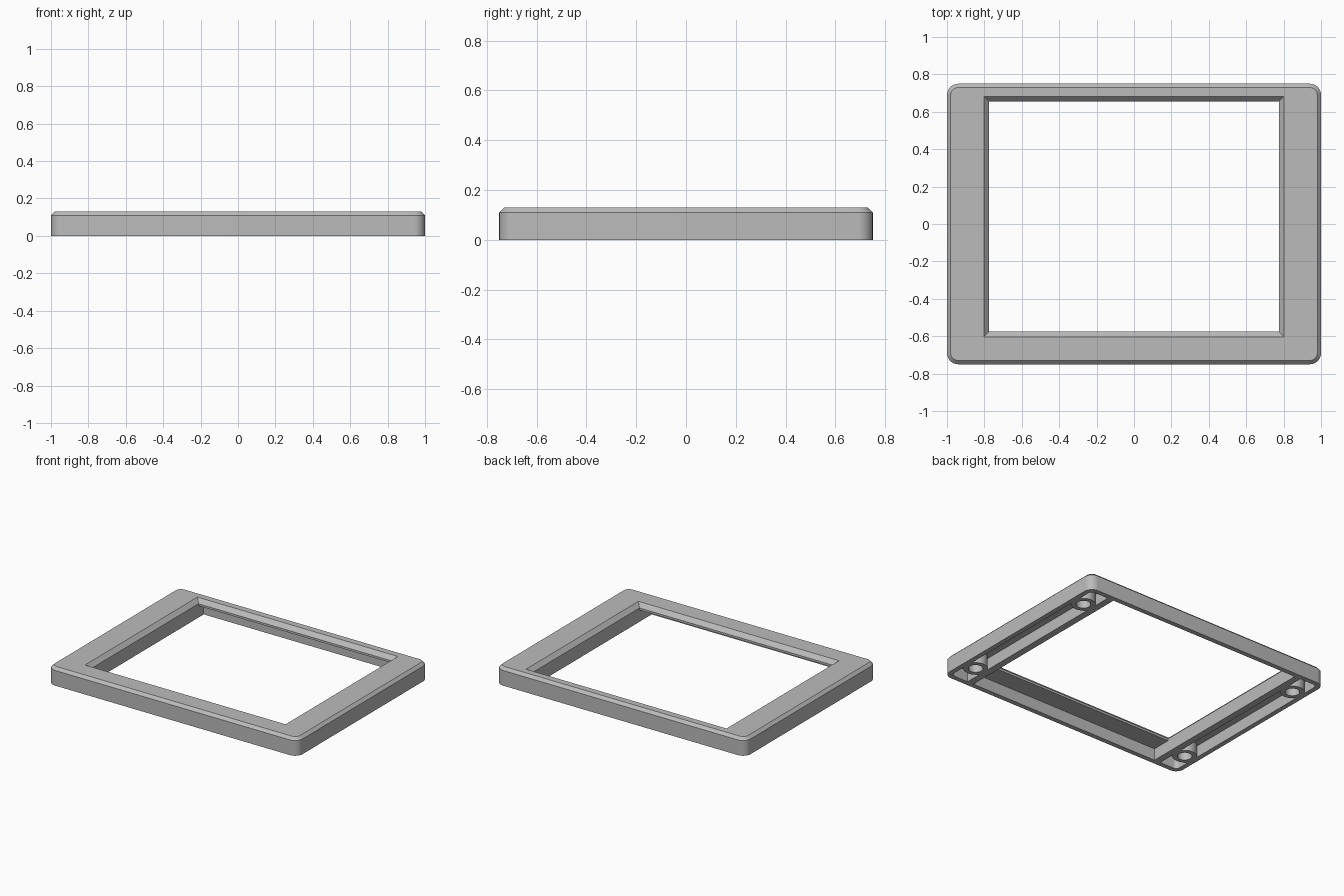
import bpy, bmesh
from math import sin, cos, pi

if "Cube" in bpy.data.objects:
    bpy.data.objects.remove(bpy.data.objects["Cube"])

SEG = 8            # segments per rounded corner
CEILING = 0.085    # underside of the top plate
WALL = 0.035       # outer wall thickness

grey = bpy.data.materials.new("light_grey")
grey.use_nodes = True
grey.diffuse_color = (0.5, 0.5, 0.5, 1)
grey.node_tree.nodes["Principled BSDF"].inputs["Base Color"].default_value = (0.5, 0.5, 0.5, 1)


def rounded_loop(x0, x1, y0, y1, r, z):
    """Closed loop of points around a rounded rectangle."""
    corners = [(x1 - r, y1 - r), (x0 + r, y1 - r), (x0 + r, y0 + r), (x1 - r, y0 + r)]
    loop = []
    for i, (cx, cy) in enumerate(corners):
        for k in range(SEG + 1):
            a = (i + k / SEG) * pi / 2
            loop.append((cx + r * cos(a), cy + r * sin(a), z))
    return loop


def finish(name, bm):
    bmesh.ops.remove_doubles(bm, verts=bm.verts, dist=0.0001)
    bmesh.ops.recalc_face_normals(bm, faces=bm.faces)
    mesh = bpy.data.meshes.new(name)
    bm.to_mesh(mesh)
    bm.free()
    mesh.materials.append(grey)
    obj = bpy.data.objects.new(name, mesh)
    bpy.context.collection.objects.link(obj)
    bpy.ops.object.select_all(action="DESELECT")
    obj.select_set(True)
    bpy.context.view_layer.objects.active = obj
    bpy.ops.object.shade_smooth_by_angle(angle=pi / 6)
    return obj


def closed_sweep(name, loops):
    """Bridge each loop to the next and the last back to the first."""
    bm = bmesh.new()
    rings = [[bm.verts.new(p) for p in loop] for loop in loops]
    for a, b in zip(rings, rings[1:] + rings[:1]):
        for i in range(len(a)):
            j = (i + 1) % len(a)
            bm.faces.new((a[i], a[j], b[j], b[i]))
    bmesh.ops.dissolve_degenerate(bm, dist=0.0001, edges=bm.edges)
    return finish(name, bm)


def outer(inset, r, z):
    return rounded_loop(-1 + inset, 1 - inset, -0.75 + inset, 0.75 - inset, r, z)


def opening(grow, z):
    return rounded_loop(-0.775 - grow, 0.775 + grow, -0.575 - grow, 0.655 + grow, 0, z)


# Bezel shell: outer wall, chamfer, top plate, bevelled window, hollow underside
closed_sweep("bezel_shell", [
    outer(0, 0.06, 0), outer(0, 0.06, 0.11), outer(0.02, 0.04, 0.13),
    opening(0.028, 0.13), opening(0, 0.1), opening(0, CEILING),
    outer(WALL, 0.03, CEILING), outer(WALL, 0.03, 0),
])


def circle(cx, cy, r, z):
    return rounded_loop(cx - r, cx + r, cy - r, cy + r, r, z)


for sx, side in ((1, "left"), (-1, "right")):
    # Inner wall beside the window, closing the side channel
    bm = bmesh.new()
    bmesh.ops.create_cube(bm, size=1)
    bmesh.ops.scale(bm, vec=(0.05, 1.5 - 2 * WALL, CEILING), verts=bm.verts)
    bmesh.ops.translate(bm, vec=(sx * 0.8, 0, CEILING / 2), verts=bm.verts)
    finish("inner_wall_" + side, bm)

    # Screw bosses in the side channel
    for sy, end in ((1, "back"), (-1, "front")):
        cx, cy = sx * 0.895, sy * 0.55
        closed_sweep("screw_boss_" + end + "_" + side, [
            circle(cx, cy, 0.08, 0), circle(cx, cy, 0.08, CEILING),
            circle(cx, cy, 0.048, CEILING), circle(cx, cy, 0.048, 0),
        ])
